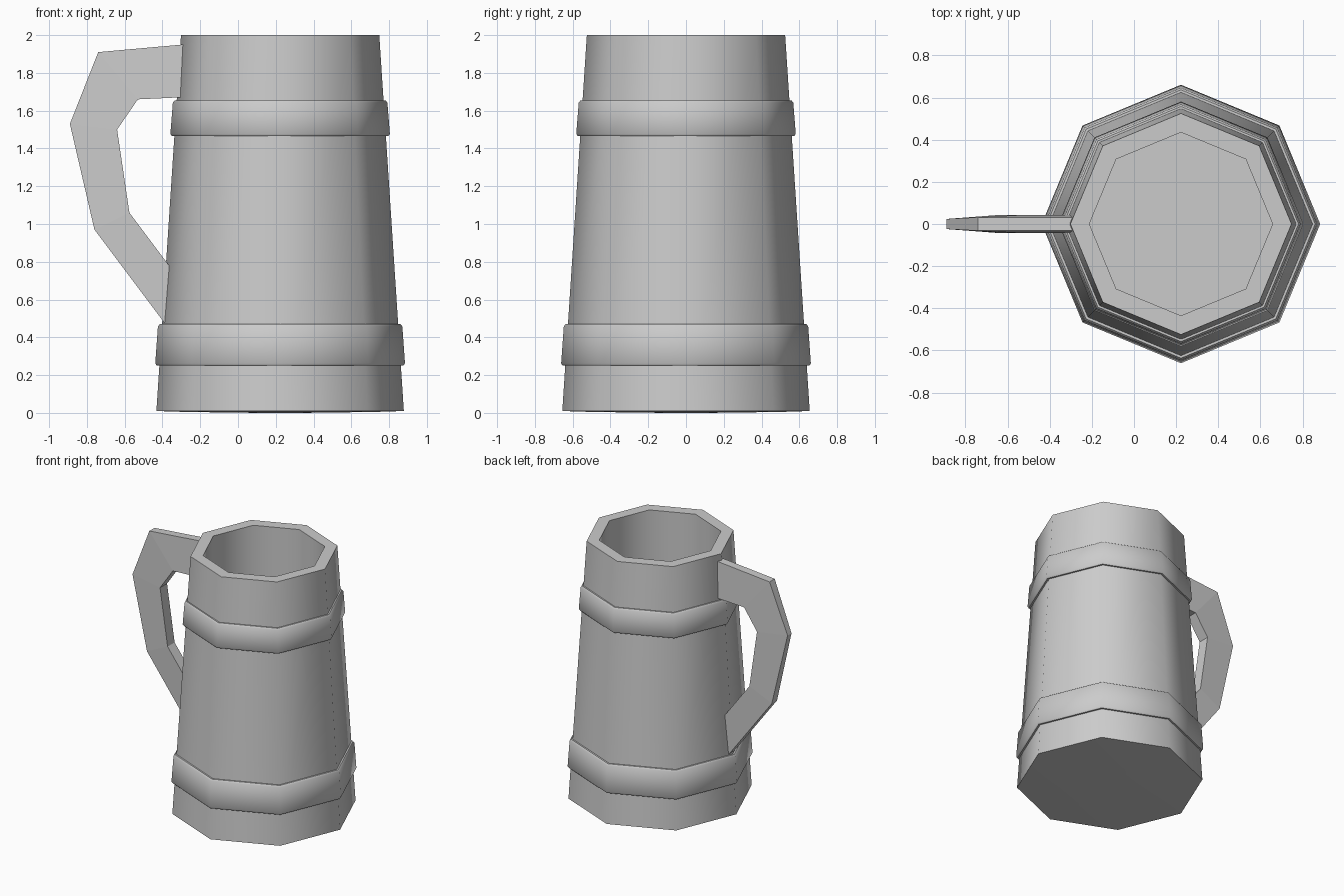
import bpy
import bmesh
from math import cos, sin, pi, radians

SIDES = 8
CENTRE_X = 0.223

if "Cube" in bpy.data.objects:
    bpy.data.objects.remove(bpy.data.objects["Cube"])

grey = bpy.data.materials.new("plain_grey")
grey.use_nodes = True
colour = (0.6, 0.6, 0.6, 1)
grey.diffuse_color = colour
grey.node_tree.nodes["Principled BSDF"].inputs["Base Color"].default_value = colour


def finish(name, bm):
    """Turn a bmesh into a shaded, coloured object."""
    bmesh.ops.recalc_face_normals(bm, faces=bm.faces)
    mesh = bpy.data.meshes.new(name)
    bm.to_mesh(mesh)
    bm.free()
    mesh.materials.append(grey)
    obj = bpy.data.objects.new(name, mesh)
    bpy.context.collection.objects.link(obj)
    bpy.ops.object.select_all(action="DESELECT")
    obj.select_set(True)
    bpy.context.view_layer.objects.active = obj
    bpy.ops.object.shade_smooth_by_angle(angle=radians(50))
    return obj


def lathe(name, profile, ring=False):
    """Sweep (radius, z) points round the mug axis; cap the ends or close the loop."""
    bm = bmesh.new()
    loops = []
    for r, z in profile:
        angles = [2 * pi * i / SIDES for i in range(SIDES)]
        loops.append([bm.verts.new((CENTRE_X + r * cos(a), r * sin(a), z)) for a in angles])
    pairs = list(zip(loops, loops[1:]))
    if ring:
        pairs.append((loops[-1], loops[0]))
    else:
        bm.faces.new(loops[0])
        bm.faces.new(loops[-1])
    for low, high in pairs:
        for i in range(SIDES):
            j = (i + 1) % SIDES
            bm.faces.new((low[i], low[j], high[j], high[i]))
    return finish(name, bm)


# Hollow tapered body with a barely domed base
lathe("mug_body", [(0.11, 0), (0.5, 0.005), (0.655, 0.01), (0.525, 2.0),
                   (0.435, 2.0), (0.435, 0.12)])


# Raised hoops with chamfered edges
def hoop(name, low, high, r_low, r_high):
    lathe(name, [(r_low - 0.05, low), (r_low - 0.008, low), (r_low, low + 0.012),
                 (r_high, high - 0.012), (r_high - 0.01, high), (r_high - 0.05, high)], ring=True)


hoop("lower_hoop", 0.25, 0.47, 0.661, 0.647)
hoop("upper_hoop", 1.465, 1.655, 0.581, 0.568)

# Angular handle, thinner along its outer edge: (outer x, z), (inner x, z)
sections = [((-0.27, 1.952), (-0.27, 1.672)),
            ((-0.74, 1.91), (-0.53, 1.66)),
            ((-0.89, 1.53), (-0.64, 1.50)),
            ((-0.76, 0.97), (-0.575, 1.06)),
            ((-0.40, 0.49), (-0.365, 0.78)),
            ((-0.33, 0.40), (-0.30, 0.695))]
bm = bmesh.new()
rows = []
for (ox, oz), (ix, iz) in sections:
    outer = 0.024 if ox < -0.8 else 0.032
    rows.append([bm.verts.new(p) for p in ((ox, -outer, oz), (ix, -0.043, iz),
                                           (ix, 0.043, iz), (ox, outer, oz))])
for a, b in zip(rows, rows[1:]):
    for i in range(4):
        j = (i + 1) % 4
        bm.faces.new((a[i], a[j], b[j], b[i]))
bm.faces.new(rows[0])
bm.faces.new(rows[-1])
handle = finish("handle", bm)
handle.data.shade_flat()
